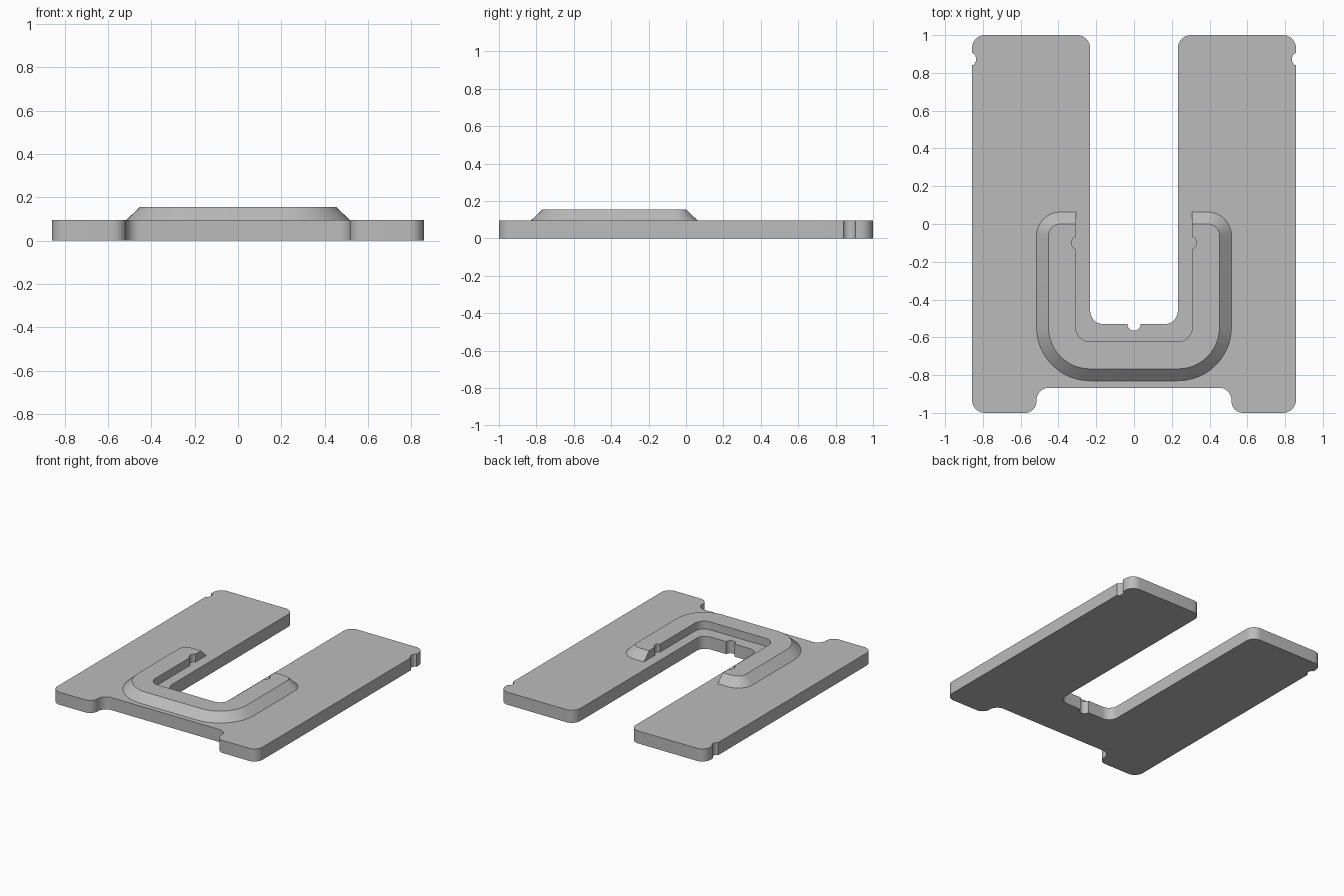
import bpy
import bmesh
from math import cos, sin, pi
from mathutils import Vector

if "Cube" in bpy.data.objects:
    bpy.data.objects.remove(bpy.data.objects["Cube"], do_unlink=True)

PLATE_TOP = 0.095
RIM_TOP = 0.155

grey = bpy.data.materials.new("plain_grey")
grey.use_nodes = True
colour = (0.5, 0.5, 0.5, 1)
grey.diffuse_color = colour
grey.node_tree.nodes["Principled BSDF"].inputs["Base Color"].default_value = colour


def arc(cx, cy, rx, ry, start, end, steps=10):
    """Sharp points along an elliptical arc, angles in half turns."""
    angles = [pi * (start + (end - start) * i / steps) for i in range(steps + 1)]
    return [(cx + rx * cos(a), cy + ry * sin(a), 0) for a in angles]


def mirrored(half):
    """Close a right-hand half outline with its mirror image."""
    return half + [(-x, y, r) for x, y, r in reversed(half)]


def rounded(corners, steps=12):
    """Round every (x, y, radius) right-angled corner of an outline."""
    points = []
    for i, (x, y, r) in enumerate(corners):
        p = Vector((x, y))
        if r == 0:
            points.append(p)
            continue
        a = (Vector(corners[i - 1][:2]) - p).normalized() * r
        b = (Vector(corners[(i + 1) % len(corners)][:2]) - p).normalized() * r
        for k in range(steps + 1):
            t = pi / 2 * k / steps
            points.append(p + a * (1 - sin(t)) + b * (1 - cos(t)))
    return points


def loft(name, lower, upper, z0, z1, floor=True):
    """Solid between two matching outlines."""
    bm = bmesh.new()
    low = [bm.verts.new((p.x, p.y, z0)) for p in lower]
    high = [bm.verts.new((p.x, p.y, z1)) for p in upper]
    n = len(low)
    for i in range(n):
        j = (i + 1) % n
        bm.faces.new((low[i], low[j], high[j], high[i]))
    bm.faces.new(high)
    if floor:
        bm.faces.new(low[::-1])
    mesh = bpy.data.meshes.new(name)
    bm.to_mesh(mesh)
    bm.free()
    mesh.materials.append(grey)
    obj = bpy.data.objects.new(name, mesh)
    bpy.context.collection.objects.link(obj)
    bpy.ops.object.select_all(action="DESELECT")
    obj.select_set(True)
    bpy.context.view_layer.objects.active = obj
    bpy.ops.object.shade_smooth_by_angle(angle=pi / 6)
    return obj


# Base plate: open slot, front recess, side notches and slot notch
plate_half = [(0.516, -0.867, 0.065), (0.516, -1, 0.062), (0.858, -1, 0.07)]
plate_half += arc(0.858, 0.873, 0.022, 0.032, 1.5, 0.5)
plate_half += [(0.858, 1, 0.07), (0.232, 1, 0.07), (0.232, -0.53, 0.07)]
plate_half += arc(0, -0.53, 0.035, 0.035, 0, -0.45)
plate = rounded(mirrored(plate_half))
loft("base_plate", plate, plate, 0, PLATE_TOP)


# Raised rim: sloped outside, upright inside with a small notch on each arm
def rim_outline(inset):
    side = 0.516 - inset
    half = [(side, -0.83 + inset, 0.283 - inset),
            (side, 0.063 - inset, 0.125 - inset),
            (0.308, 0.063 - inset, 0)]
    half += arc(0.308, -0.1, 0.022, 0.032, 0.5, -0.5)
    half.append((0.308, -0.623, 0.075))
    return rounded(mirrored(half))


loft("raised_rim", rim_outline(0), rim_outline(0.063), PLATE_TOP, RIM_TOP, floor=False)
